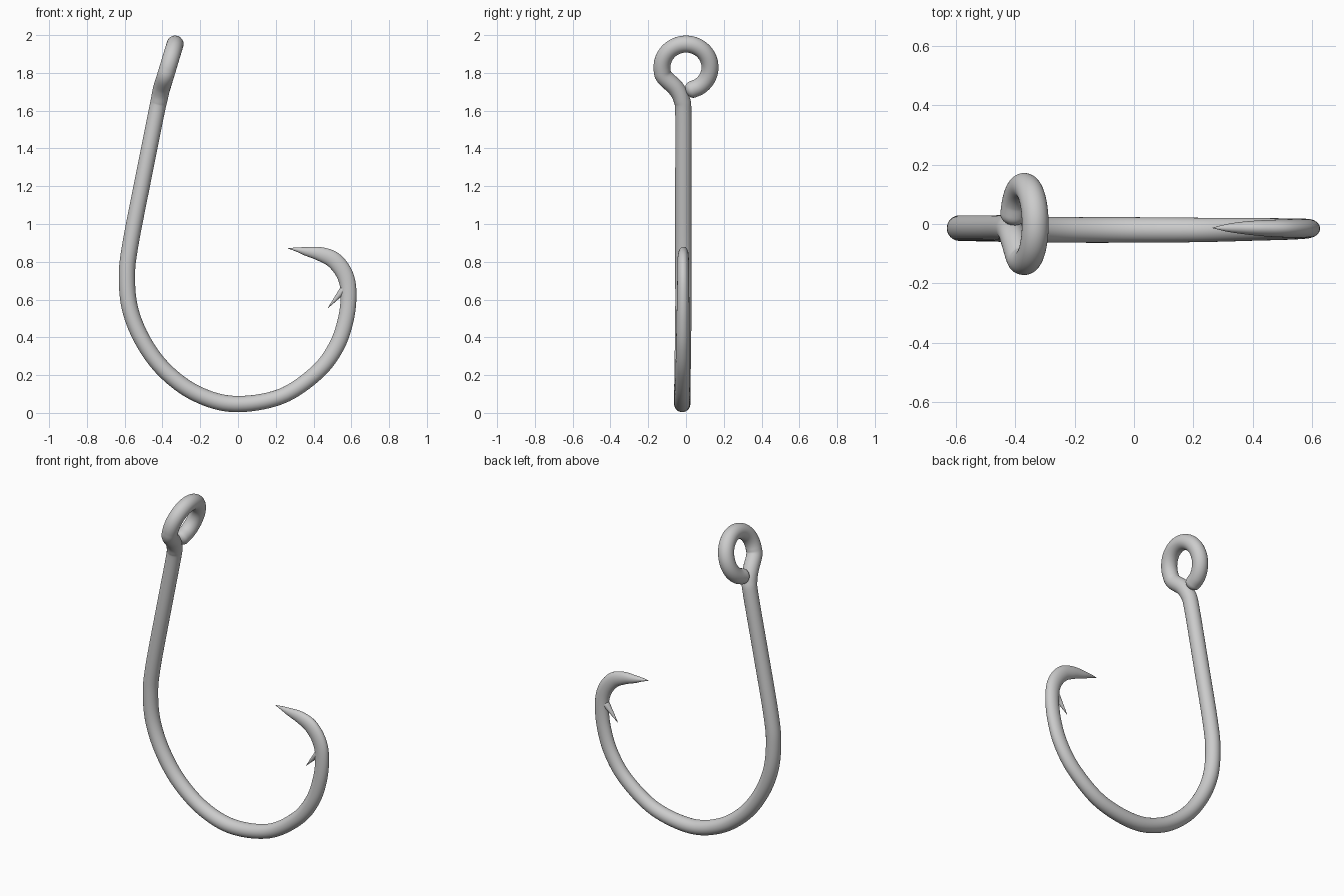
import bpy, bmesh, math
from mathutils import Vector

if "Cube" in bpy.data.objects:
    bpy.data.objects.remove(bpy.data.objects["Cube"])

SIDES = 32
STEPS = 8

# Wire path from point to shank: x, y, z, in-plane radius, sideways radius
path = [
    (0.265, -.013, .871, .001, .001), (0.31, -.013, .865, .011, .012),
    (0.36, -.013, .855, .023, .020), (0.435, -.014, .841, .037, .027),
    (0.508, -.015, .808, .044, .030), (0.564, -.015, .735, .044, .031),
    (0.585, -.015, .64, .042, .032), (0.572, -.016, .50, .042, .034),
    (0.520, -.017, .35, .042, .036), (0.415, -.018, .212, .041, .038),
    (0.225, -.020, .086, .041, .041), (-.02, -.020, .047, .043, .043),
    (-.22, -.020, .102, .043, .043), (-.385, -.018, .222, .043, .043),
    (-.50, -.016, .375, .043, .043), (-.57, -.014, .545, .043, .043),
    (-.588, -.014, .72, .043, .043), (-.570, -.014, .89, .043, .043),
    (-.50, -.014, 1.25, .043, .043), (-.434, -.014, 1.58, .043, .043),
    (-.417, -.023, 1.66, .044, .044), (-.404, -.055, 1.72, .045, .045),
]

# Eye loop in a tilted plane
for deg in range(205, -76, -20):
    a = math.radians(deg)
    u = .128 * math.sin(a)
    path.append((-.37 + .29 * u, .127 * math.cos(a), 1.83 + .957 * u, .045, .045))


def smooth_path(points):
    """Catmull-Rom resampling of position and radii together."""
    p = [Vector(q) for q in points]
    p = [2 * p[0] - p[1]] + p + [2 * p[-1] - p[-2]]
    out = []
    for i in range(1, len(p) - 2):
        a, b, c, d = p[i - 1:i + 3]
        for s in range(STEPS):
            t = s / STEPS
            out.append(.5 * (2 * b + (c - a) * t + (2 * a - 5 * b + 4 * c - d) * t * t
                             + (3 * b - a - 3 * c + d) * t ** 3))
    out.append(p[-2])
    return [(Vector(q[:3]), max(q[3], .001), max(q[4], .001)) for q in out]


def sweep(name, stations):
    bm = bmesh.new()
    side = Vector((0, 1, 0))
    rings = []
    for i, (co, r_in, r_side) in enumerate(stations):
        tan = (stations[min(i + 1, len(stations) - 1)][0] - stations[max(i - 1, 0)][0]).normalized()
        side = (side - tan * side.dot(tan)).normalized()
        nor = side.cross(tan)
        rings.append([bm.verts.new(co + nor * r_in * math.cos(k * math.tau / SIDES)
                                   + side * r_side * math.sin(k * math.tau / SIDES))
                      for k in range(SIDES)])
    for a, b in zip(rings, rings[1:]):
        for k in range(SIDES):
            j = (k + 1) % SIDES
            bm.faces.new((a[k], a[j], b[j], b[k]))
    bm.faces.new(rings[0])
    bm.faces.new(rings[-1])
    bmesh.ops.recalc_face_normals(bm, faces=bm.faces)
    for f in bm.faces:
        f.smooth = True
    me = bpy.data.meshes.new(name)
    bm.to_mesh(me)
    bm.free()
    ob = bpy.data.objects.new(name, me)
    bpy.context.collection.objects.link(ob)
    return ob


# Bent wire with rounded end at the eye
wire = smooth_path(path)
end, r, _ = wire[-1]
direction = (end - wire[-2][0]).normalized()
for k in range(1, 8):
    a = k / 7 * math.pi / 2
    rr = max(r * math.cos(a), .001)
    wire.append((end + direction * r * .8 * math.sin(a), rr, rr))
sweep("hook_wire", wire)

# Barb: sharp sliver raised from the inside of the bend
base, tip = Vector((.575, -.015, .672)), Vector((.476, -.015, .555))
barb = [(base.lerp(tip, t), .024 * (1 - t) + .0008, .026 * (1 - t) + .0008)
        for t in (0, .25, .5, .75, 1)]
sweep("barb", barb)
